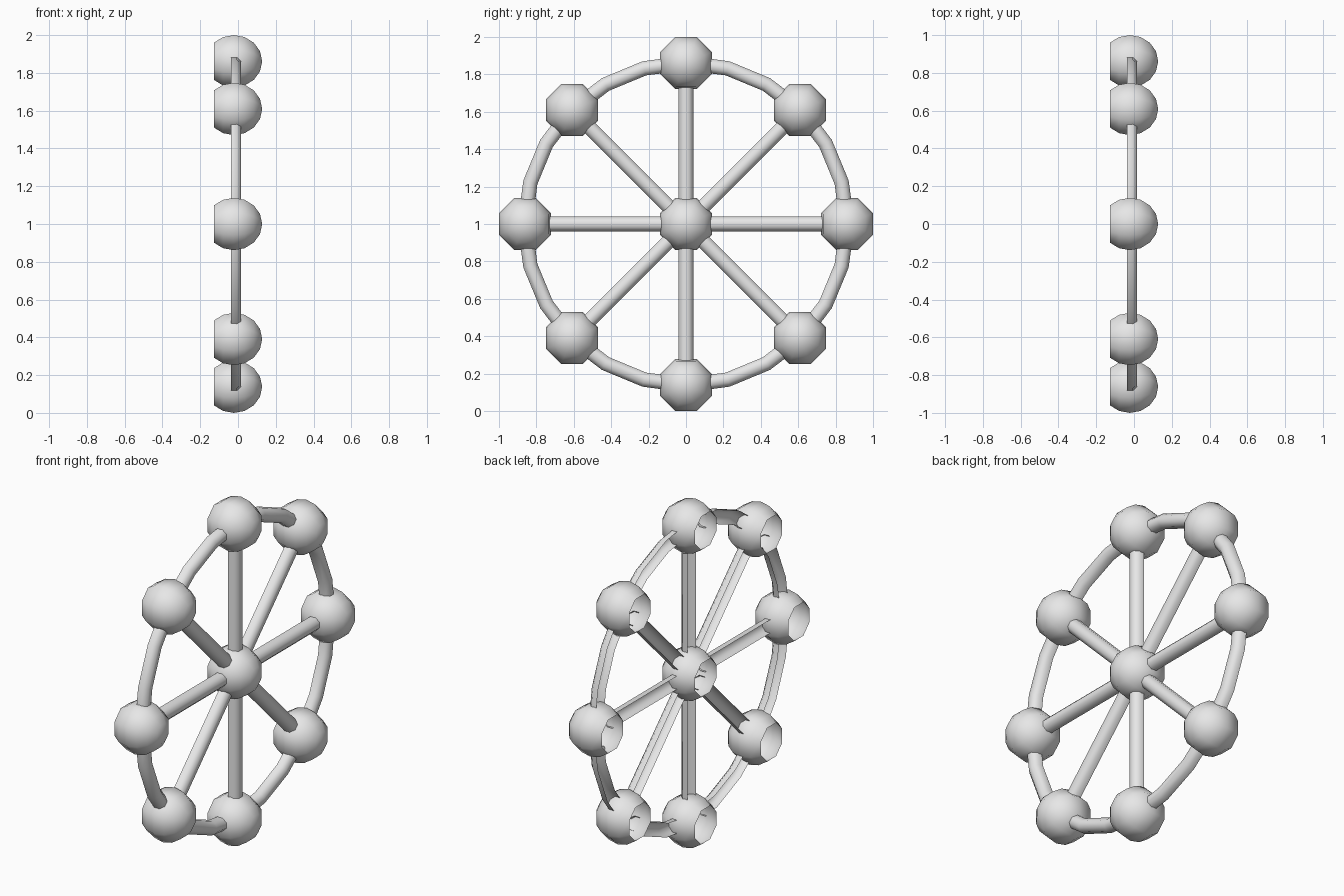
import bpy, bmesh
from math import sin, cos, radians
from mathutils import Vector, Matrix

if "Cube" in bpy.data.objects:
    bpy.data.objects.remove(bpy.data.objects["Cube"], do_unlink=True)

BALL = 0.15                          # ball corner radius
WHEEL = 1 - BALL * cos(radians(22.5))  # hub to outer ball centres
TUBE = 0.042                         # tube corner radius
CENTRE = Vector((-0.022, 0, 1))
AXIS = Vector((1, 0, 0))

grey = bpy.data.materials.new("light_grey")
grey.use_nodes = True
grey.diffuse_color = (0.8, 0.8, 0.8, 1)
grey.node_tree.nodes["Principled BSDF"].inputs["Base Color"].default_value = (0.8, 0.8, 0.8, 1)


def finish(bm, name):
    mesh = bpy.data.meshes.new(name)
    for f in bm.faces:
        f.smooth = True
    bm.to_mesh(mesh)
    bm.free()
    mesh.materials.append(grey)
    obj = bpy.data.objects.new(name, mesh)
    bpy.context.collection.objects.link(obj)


def radial(deg):
    return Vector((0, sin(radians(deg)), cos(radians(deg))))


def tangent(deg):
    return radial(deg + 90)


def ball(name, centre):
    # eight-sided sphere, open on its -x side
    bm = bmesh.new()
    bmesh.ops.create_uvsphere(bm, u_segments=8, v_segments=8, radius=BALL)
    cut = [v for v in bm.verts if v.co.z < -BALL * 0.75]
    bmesh.ops.delete(bm, geom=cut, context='VERTS')
    turn = Matrix.Rotation(radians(90), 4, 'Y') @ Matrix.Rotation(radians(22.5), 4, 'Z')
    bm.transform(Matrix.Translation(centre) @ turn)
    finish(bm, name)


def open_tube(name, path):
    # octagonal tube with its three -x sides left out; path of (point, direction)
    bm = bmesh.new()
    rows = []
    for point, direction in path:
        side = direction.cross(AXIS)
        angles = [radians(-112.5 + 45 * i) for i in range(6)]
        rows.append([bm.verts.new(point + TUBE * (side * sin(a) + AXIS * cos(a)))
                     for a in angles])
    for r, s in zip(rows, rows[1:]):
        for i in range(5):
            bm.faces.new((r[i], r[i + 1], s[i + 1], s[i]))
    finish(bm, name)


def rim_point(deg):
    # point on a 24-sided ring
    radius = WHEEL * cos(radians(7.5)) / cos(radians(deg % 15 - 7.5))
    return CENTRE + radial(deg) * radius


ball("hub_ball", CENTRE)
for i in range(8):
    start = 45 * i
    out = radial(start)
    ball(f"rim_ball_{i + 1}", CENTRE + out * WHEEL)
    open_tube(f"spoke_{i + 1}", [(CENTRE + out * 0.125, out),
                                 (CENTRE + out * (WHEEL - 0.125), out)])
    # curved rim section between neighbouring balls
    stops = [start + d for d in (8.3, 15, 30, 36.7)]
    open_tube(f"rim_section_{i + 1}", [(rim_point(d), tangent(d)) for d in stops])
